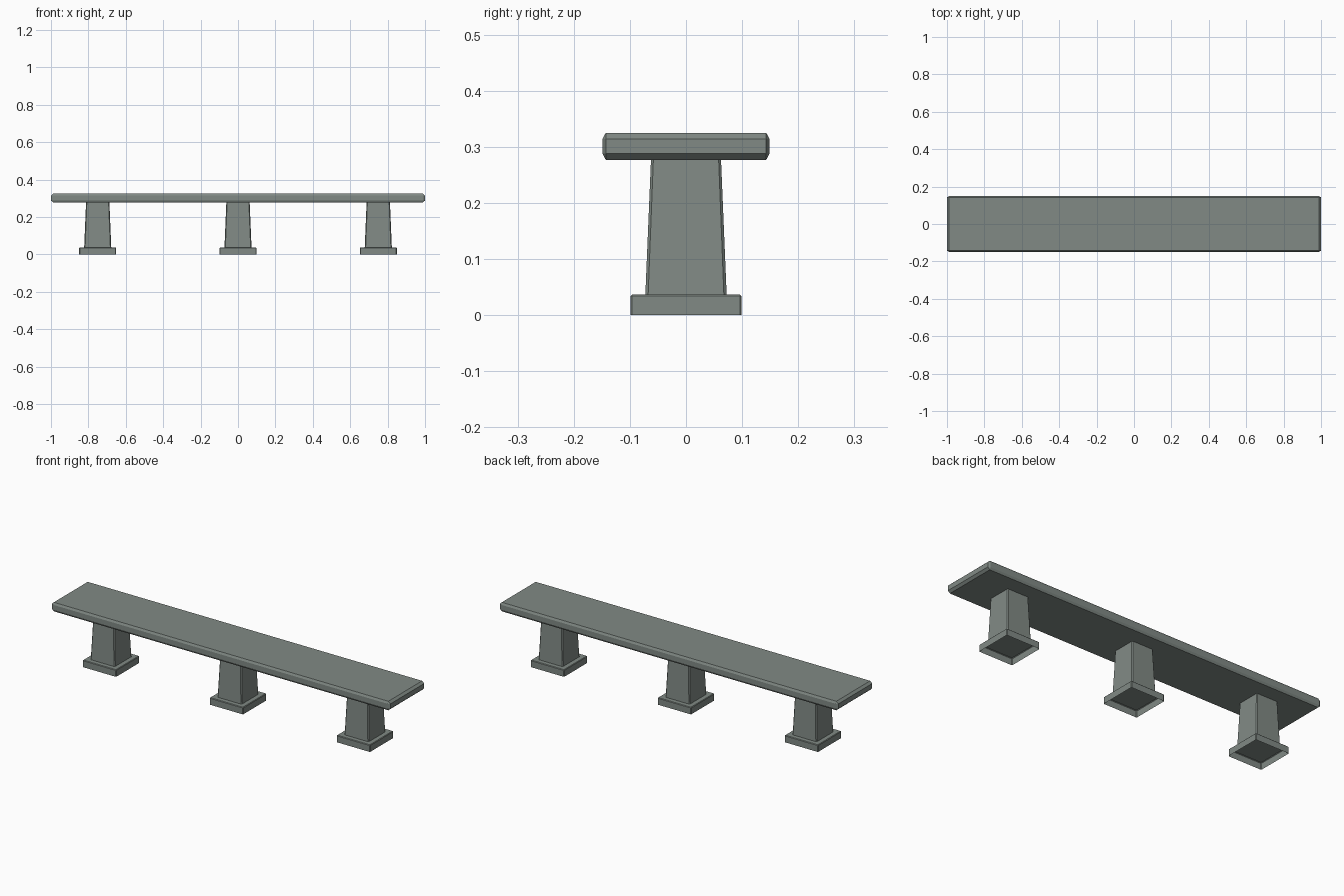
import bpy, bmesh
from mathutils import Vector

old = bpy.data.objects.get("Cube")
if old:
    bpy.data.objects.remove(old, do_unlink=True)

stone = bpy.data.materials.new("grey_green_stone")
stone.use_nodes = True
colour = (0.22, 0.255, 0.235, 1)
stone.diffuse_color = colour
stone.node_tree.nodes["Principled BSDF"].inputs["Base Color"].default_value = colour


def chamfered_block(name, x, half, z0, z1, chamfer, upright_only=False, taper=1.0, hollow=False):
    """Box with chamfers of a separate width per axis; optional taper and open underside."""
    c = Vector(chamfer)
    size = Vector((2 * half[0], 2 * half[1], z1 - z0))
    bm = bmesh.new()
    bmesh.ops.create_cube(bm, size=1)
    bmesh.ops.scale(bm, verts=bm.verts, vec=[s / k for s, k in zip(size, c)])
    edges = []
    for e in bm.edges:
        a, b = (v.co for v in e.verts)
        upright = abs(a.z - b.z) > 0.1
        at_bottom = max(a.z, b.z) < 0
        if upright or not (upright_only or (hollow and at_bottom)):
            edges.append(e)
    bmesh.ops.bevel(bm, geom=edges, offset=1, offset_type='OFFSET', segments=1,
                    profile=0.5, affect='EDGES')
    bmesh.ops.scale(bm, verts=bm.verts, vec=c)
    if hollow:
        low = min(v.co.z for v in bm.verts) + 0.001
        under = [f for f in bm.faces if all(v.co.z < low for v in f.verts)]
        bmesh.ops.delete(bm, geom=under, context='FACES')
    for v in bm.verts:
        if v.co.z > 0:
            v.co.x *= taper
            v.co.y *= taper
    mesh = bpy.data.meshes.new(name)
    bm.to_mesh(mesh)
    bm.free()
    mesh.materials.append(stone)
    obj = bpy.data.objects.new(name, mesh)
    obj.location = (x, 0, (z0 + z1) / 2)
    bpy.context.collection.objects.link(obj)
    return obj


# Long seat slab
chamfered_block("seat", 0, (1, 0.149), 0.277, 0.325, (0.012, 0.006, 0.011))

# Three tapered pillars, each on a hollow plinth
for side, x in (("right", -0.75), ("middle", 0), ("left", 0.75)):
    chamfered_block(side + "_plinth", x, (0.099, 0.099), 0, 0.037,
                    (0.003, 0.003, 0.003), hollow=True)
    chamfered_block(side + "_pillar", x, (0.0725, 0.0725), 0.035, 0.279,
                    (0.005, 0.005, 0.005), upright_only=True, taper=0.86)
